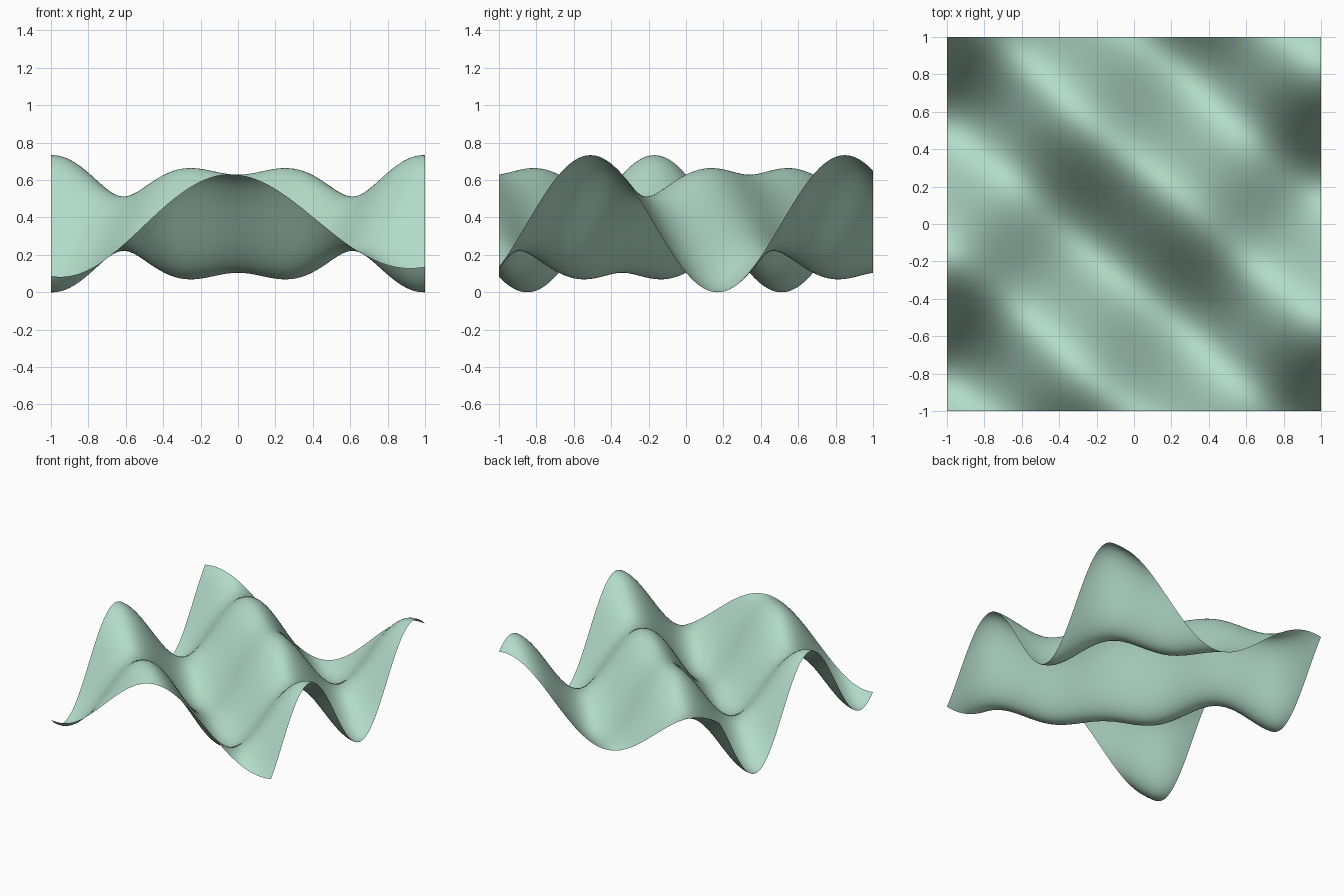
import bpy
import bmesh
from math import sin, cos

cube = bpy.data.objects.get("Cube")
if cube:
    bpy.data.objects.remove(cube, do_unlink=True)

MID_HEIGHT = 0.3665   # level the waves swing around
AMPLITUDE = 0.2625
LONG_WAVE = 3.35      # radians per unit
SHORT_WAVE = 4.62


def height(x, y):
    """Sum of two crossed standing waves."""
    swell = cos(LONG_WAVE * x) * sin(SHORT_WAVE * y)
    ripple = sin(SHORT_WAVE * x) * cos(SHORT_WAVE * y)
    return MID_HEIGHT + AMPLITUDE * (swell + ripple)


# Pale green material
green = bpy.data.materials.new("pale_green")
green.use_nodes = True
colour = (0.45, 0.71, 0.58, 1.0)
green.diffuse_color = colour
green.node_tree.nodes["Principled BSDF"].inputs["Base Color"].default_value = colour

# Square sheet, lifted into waves
bm = bmesh.new()
bmesh.ops.create_grid(bm, x_segments=120, y_segments=120, size=1.0)
for v in bm.verts:
    v.co.z = height(v.co.x, v.co.y)
for f in bm.faces:
    f.smooth = True
mesh = bpy.data.meshes.new("wavy_sheet")
bm.to_mesh(mesh)
bm.free()
mesh.materials.append(green)
sheet = bpy.data.objects.new("wavy_sheet", mesh)
bpy.context.collection.objects.link(sheet)
